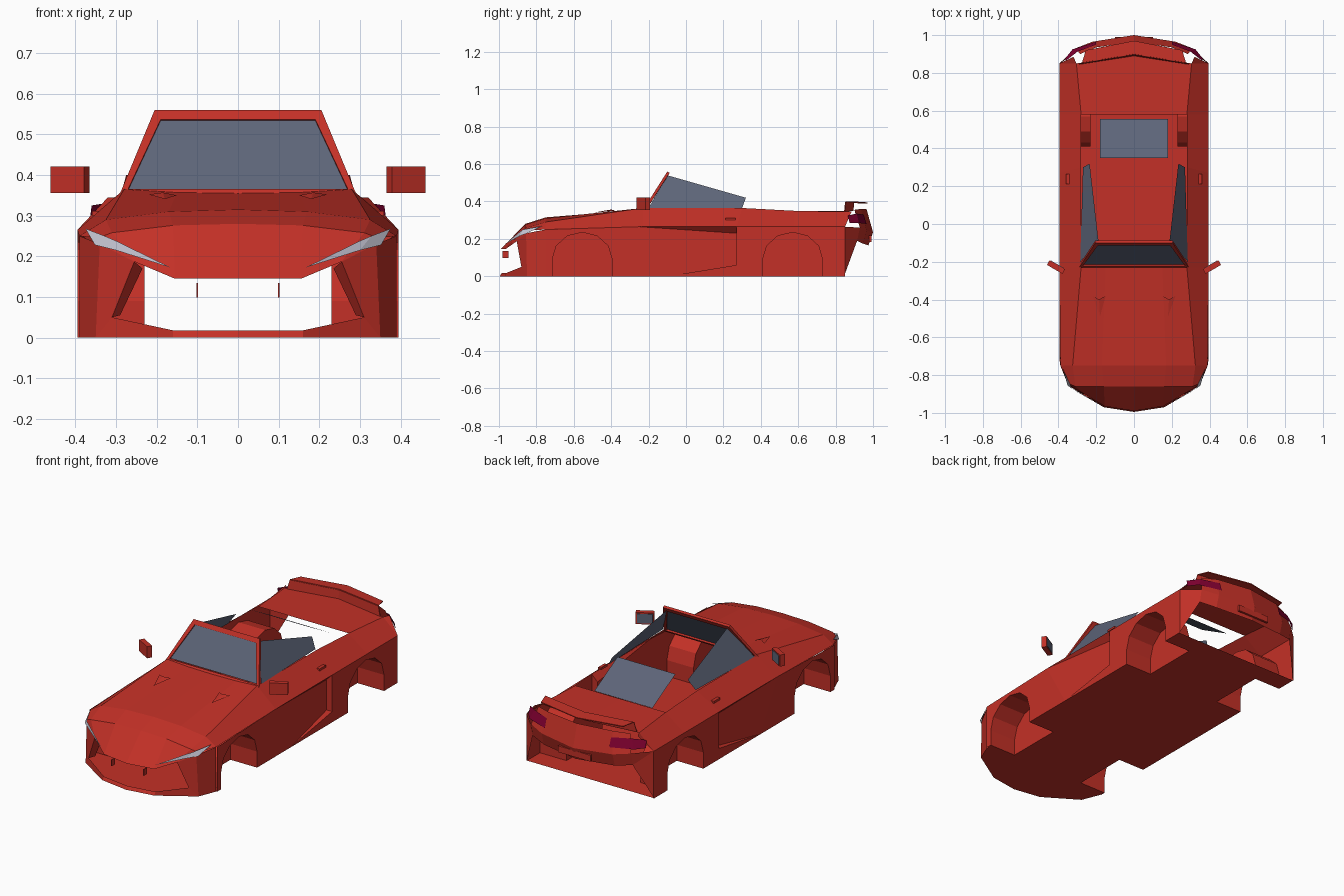
import bpy, bmesh, math
from mathutils import Vector

if "Cube" in bpy.data.objects:
    bpy.data.objects.remove(bpy.data.objects["Cube"])


def mat(name, col):
    m = bpy.data.materials.new(name)
    m.diffuse_color = (*col, 1)
    m.use_nodes = True
    m.node_tree.nodes["Principled BSDF"].inputs["Base Color"].default_value = m.diffuse_color
    return m


RED = mat("red_paint", (0.55, 0.03, 0.02))
GLASS = mat("tinted_glass", (0.11, 0.13, 0.19))
LAMP = mat("lamp_clear", (0.6, 0.6, 0.7))
TAIL = mat("lamp_red", (0.22, 0.0, 0.03))


def part(name, polys, material=RED, mirror=True, ref=None, solid=0, inward=False):
    """Flat-faced part from polygons; faces turned away from the car's core."""
    bm = bmesh.new()
    for p in polys:
        bm.faces.new([bm.verts.new(v) for v in p])
    bmesh.ops.remove_doubles(bm, verts=bm.verts, dist=1e-4)
    for f in bm.faces:
        f.normal_update()
        c = f.calc_center_median()
        r = Vector(ref) if ref else Vector((0, c.y * 0.85, 0.14))
        if (f.normal.dot(c - r) < 0) != inward:
            f.normal_flip()
    me = bpy.data.meshes.new(name)
    bm.to_mesh(me)
    bm.free()
    me.materials.append(material)
    o = bpy.data.objects.new(name, me)
    bpy.context.collection.objects.link(o)
    if solid:
        s = o.modifiers.new("thickness", 'SOLIDIFY')
        s.thickness = solid
    if mirror:
        o.modifiers.new("mirror", 'MIRROR')
    return o


def loft(*rows):
    return [[a[i], a[i + 1], b[i + 1], b[i]]
            for a, b in zip(rows, rows[1:]) for i in range(len(a) - 1)]


def box(name, c, s, rz=0, material=RED):
    bpy.ops.mesh.primitive_cube_add(size=1, location=c, rotation=(0, 0, rz))
    o = bpy.context.object
    o.name = name
    o.scale = s
    bpy.ops.object.transform_apply(location=True, rotation=True, scale=True)
    o.data.materials.append(material)
    o.modifiers.new("mirror", 'MIRROR')
    return o


# wheel arch outline in (y, z)
def arch(cy):
    arc = [(cy - .16 * math.cos(t), .09 + .145 * math.sin(t))
           for t in [math.pi * i / 6 for i in range(7)]]
    return [(cy - .16, 0)] + arc + [(cy + .16, 0)]


FRONT, REAR = arch(-.555), arch(.57)
X = .395


def side(pts, x=X):
    return [(x, y, z) for y, z in pts]


# hood and nose
nose = [(0, -.99, .145), (.155, -.965, .145), (.255, -.905, .187), (.34, -.855, .23)]
hood2 = [(0, -.86, .28), (.16, -.86, .276), (.31, -.86, .258), (.345, -.845, .245)]
hood3 = [(0, -.75, .315), (.17, -.75, .31), (.325, -.75, .29), (.39, -.75, .25)]
hood4 = [(0, -.23, .355), (.15, -.23, .357), (.28, -.23, .365), (X, -.23, .265)]
part("hood", loft(nose, hood2, hood3, hood4))

# shoulder beside the open cabin, and rear deck
part("shoulder", loft([(.28, -.23, .365), (X, -.23, .265)], [(.28, .3, .365), (X, .27, .265)],
                      [(.28, .58, .35), (X, .58, .265)], [(.305, .85, .345), (X, .85, .265)]))
part("rear_deck", loft([(0, .58, .35), (.28, .58, .35)], [(0, .895, .35), (.305, .85, .345)]))

# side panels with arch cut-outs and scooped door
IN = .36
part("front_fender", [side([(-.75, 0)] + FRONT + [(-.1, 0), (-.25, .265), (-.75, .25)])])
part("rear_fender", [side([(-.1, 0)] + REAR + [(.85, 0), (.85, .265), (.27, .265), (.27, .06)])])
lo, hi = (IN, .27, .06), (IN, .27, .23)
part("door", [[(X, -.1, 0), lo, hi, (X, -.25, .265)],
              [(X, -.1, 0), (X, .27, .06), lo],
              [(X, -.25, .265), hi, (X, .27, .265)],
              [lo, (X, .27, .06), (X, .27, .265), hi]])

# wheel wells
for nm, a in (("front", FRONT), ("rear", REAR)):
    cy = a[4][0]
    part(nm + "_well_arch", loft(side(a), side(a, .23)), ref=(.31, cy, .05), inward=True)
    part(nm + "_well_wall", [side(a, .23)], ref=(0, cy, .1))

# floor, notched for the wheels
notch = []
for a in (FRONT, REAR):
    y0, y1 = a[0][0], a[-1][0]
    notch += [(X, y0, 0), (.23, y0, 0), (.23, y1, 0), (X, y1, 0)]
part("floor", [[(0, -.995, 0), (.16, -.97, 0), (.35, -.85, 0), (.39, -.75, 0)] + notch +
               [(X, .845, 0), (0, .845, 0)]])

# front bumper: lower lip and corner posts around the open intake
A, B, C = (.31, -.88, .05), (.35, -.85, 0), (.39, -.75, 0)
D, E, F = (.39, -.75, .25), (.34, -.855, .23), (.255, -.905, .187)
part("front_bumper", loft([(0, -.995, 0), (.16, -.97, 0), B],
                          [(0, -.985, .018), (.16, -.96, .018), A]) +
     [[A, B, E, F], [B, C, D, E]])
part("intake_edge", [[A, F, (.235, -.87, .17), (.29, -.85, .055)]], ref=(.5, -.9, .1))
box("plate_bracket", (.1, -.965, .117), (.004, .03, .036))

# headlights
part("headlight", [[(.165, -.967, .172), (.30, -.89, .215), (.328, -.872, .25), (.3, -.888, .238)],
                   [(.30, -.89, .215), (.352, -.855, .228), (.375, -.77, .268), (.328, -.872, .25)]],
     LAMP)

# hood vents
part("hood_vent", [[(.15, -.38, .35), (.18, -.49, .341), (.185, -.40, .357)],
                   [(.22, -.38, .352), (.18, -.49, .341), (.185, -.40, .357)]])

# windscreen frame and glass
outer = [(0, -.23, .355), (.29, -.23, .355), (.205, -.1, .56), (0, -.1, .56)]
inner = [(0, -.222, .366), (.27, -.222, .366), (.19, -.113, .537), (0, -.113, .537)]
part("windscreen_frame", loft(outer, inner), solid=.014)
part("windscreen", [[(x, y + .008, z) for x, y, z in inner]], GLASS)

# side and rear glass
part("side_window", [[(.285, -.2, .365), (.27, .30, .365), (.235, .32, .42), (.187, -.1, .54)]], GLASS)
part("rear_window", [[(0, .35, .45), (.18, .35, .45), (.18, .555, .337), (0, .555, .337)]], GLASS)

# mirrors
rot = math.radians(30)
box("mirror", (.413, -.228, .388), (.095, .028, .065), rot)
box("mirror_glass", (.413 - .015 * math.sin(rot), -.228 + .015 * math.cos(rot), .388),
    (.08, .003, .052), rot, GLASS)

# door handles
box("door_handle", (.35, .238, .306), (.018, .055, .012))

# spoiler: upright front face with a thin top lip
s0 = [(0, .895, .35), (.29, .85, .345)]
s1 = [(0, .90, .40), (.275, .855, .40)]
s2 = [(0, .97, .395), (.255, .92, .395)]
part("spoiler", loft(s0, s1, s2), solid=.005)

# rear panel, tail lights and corner posts
top = [(0, .965, .36), (.20, .935, .36), (.285, .90, .355)]
mid = [(0, 1.0, .235), (.22, .965, .245), (.31, .93, .26)]
low = [(0, .975, .165), (.22, .945, .175), (.31, .915, .19)]
part("rear_panel", loft(top, mid, low))
part("rear_corner", [[(X, .85, .265), (.31, .93, .26), (.31, .915, .19)],
                     [(X, .85, .265), (.31, .915, .19), (X, .845, 0)],
                     [(X, .85, .265), (.305, .85, .345), (.32, .885, .345)]])
part("tail_light", [[(.20, .95, .33), (.30, .912, .335), (.325, .925, .285), (.20, .965, .28)],
                    [(.30, .912, .335), (.36, .865, .325), (.365, .875, .285), (.325, .925, .285)]],
     TAIL)
box("rear_plate_recess", (.05, .985, .20), (.1, .012, .035))
